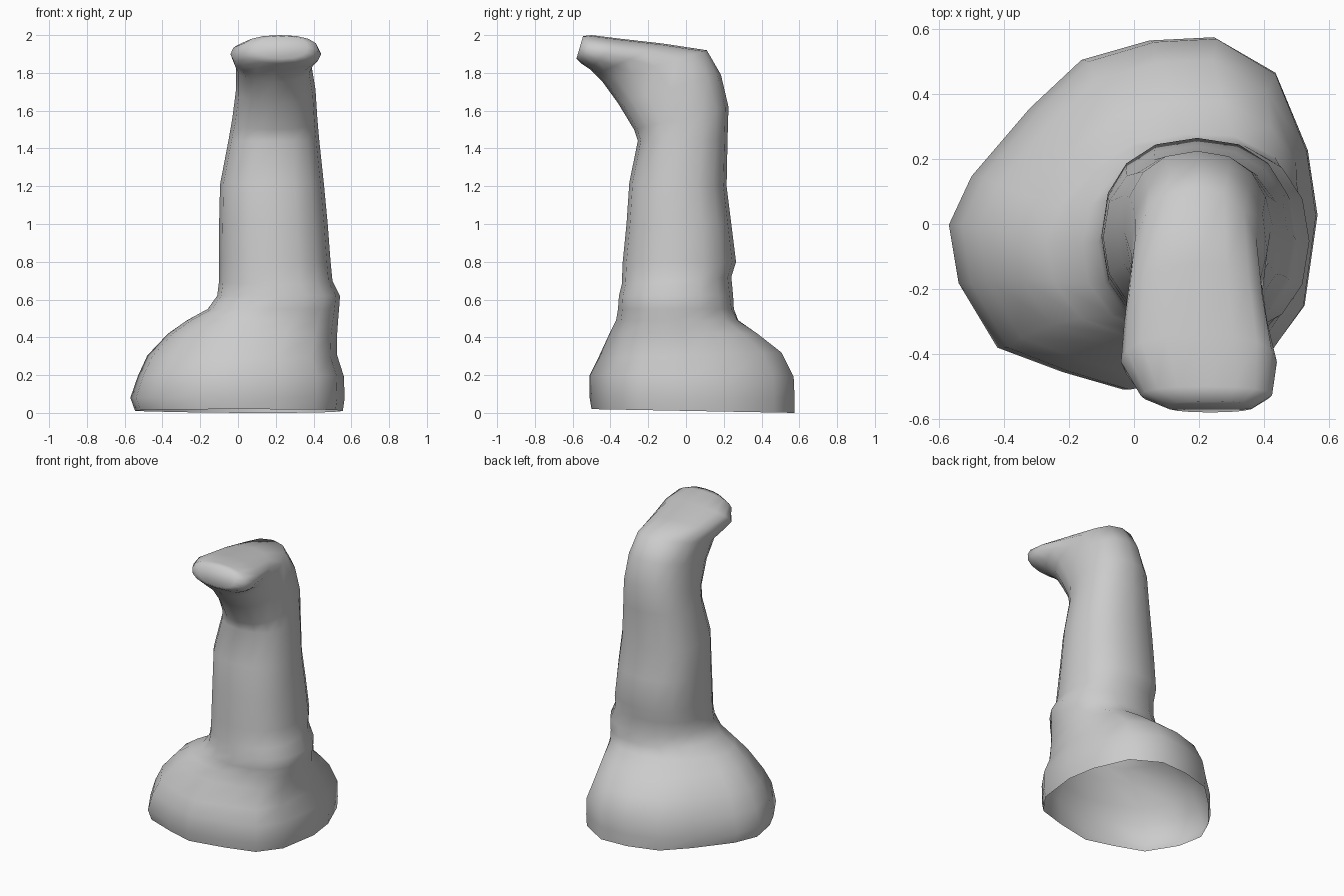
import bpy
import bmesh
import math

cube = bpy.data.objects.get("Cube")
if cube:
    bpy.data.objects.remove(cube, do_unlink=True)

# One plain grey
GREY = (0.6, 0.6, 0.6, 1)
mat = bpy.data.materials.new("plain grey")
mat.use_nodes = True
mat.diffuse_color = GREY
mat.node_tree.nodes["Principled BSDF"].inputs["Base Color"].default_value = GREY

# Lopsided outline of the foot, counter-clockwise from +x
FOOT = [(.57, .03), (.54, .23), (.44, .47), (.25, .58), (.05, .57), (-.16, .51),
        (-.32, .36), (-.50, .15), (-.57, 0), (-.54, -.18), (-.42, -.38), (-.22, -.455),
        (-.03, -.51), (.22, -.46), (.42, -.40), (.53, -.25)]
N = len(FOOT)


def unit_outline(foot_weight):
    """Blend the foot outline with a rounded box, both fitted to a unit square."""
    points = []
    for k, (fx, fy) in enumerate(FOOT):
        a = math.tau * k / N
        c, s = math.cos(a), math.sin(a)
        ex = math.copysign(abs(c) ** .87, c)
        ey = math.copysign(abs(s) ** .87, s)
        w = foot_weight
        points.append((w * fx / .57 + (1 - w) * ex, w * (fy - .035) / .545 + (1 - w) * ey))
    return points


# Rings: left x, right x, front (y, z), back (y, z), foot weight
RINGS = [
    (-.545, .555, (-.50, .02), (.575, 0), 1),
    (-.57, .565, (-.51, .08), (.575, .08), 1),
    (-.53, .56, (-.51, .20), (.57, .19), 1),
    (-.48, .525, (-.465, .29), (.505, .32), 1),
    (-.37, .525, (-.405, .42), (.38, .42), .9),
    (-.27, .53, (-.37, .49), (.28, .49), .6),
    (-.16, .535, (-.36, .55), (.255, .55), .3),
    (-.11, .54, (-.355, .62), (.25, .62), .1),
    (-.10, .50, (-.34, .68), (.24, .72), 0),
    (-.10, .49, (-.335, .80), (.265, .80), 0),
    (-.10, .475, (-.315, 1.0), (.24, 1.0), 0),
    (-.095, .455, (-.30, 1.22), (.215, 1.2), 0),
    (-.05, .43, (-.255, 1.44), (.22, 1.45), 0),
    (-.03, .42, (-.275, 1.50), (.225, 1.62), 0),
    (-.01, .41, (-.36, 1.64), (.185, 1.79), 0),
    (-.01, .39, (-.44, 1.75), (.11, 1.92), 0),
    (-.03, .41, (-.48, 1.79), (-.12, 1.955), 0),
    (-.04, .44, (-.51, 1.82), (-.34, 1.98), 0),
    (.02, .425, (-.555, 1.85), (-.50, 2.0), 0),
    (.10, .37, (-.58, 1.875), (-.545, 1.995), 0),
]

# Hollow body, open at the bottom, lofted ring by ring up to the bent head
bm = bmesh.new()
loops = []
for x0, x1, front, back, weight in RINGS:
    loop = []
    for u, v in unit_outline(weight):
        x = (x0 + x1) / 2 + u * (x1 - x0) / 2
        t = (v + 1) / 2
        y = front[0] + (back[0] - front[0]) * t
        z = front[1] + (back[1] - front[1]) * t
        loop.append(bm.verts.new((x, y, z)))
    loops.append(loop)
for low, high in zip(loops, loops[1:]):
    for k in range(N):
        j = (k + 1) % N
        bm.faces.new((low[k], low[j], high[j], high[k]))
bm.faces.new(loops[-1])

mesh = bpy.data.meshes.new("bent_column")
bm.to_mesh(mesh)
bm.free()
mesh.materials.append(mat)
column = bpy.data.objects.new("bent_column", mesh)
bpy.context.collection.objects.link(column)
bpy.context.view_layer.objects.active = column
column.select_set(True)
bpy.ops.object.shade_smooth_by_angle(angle=math.radians(70))
